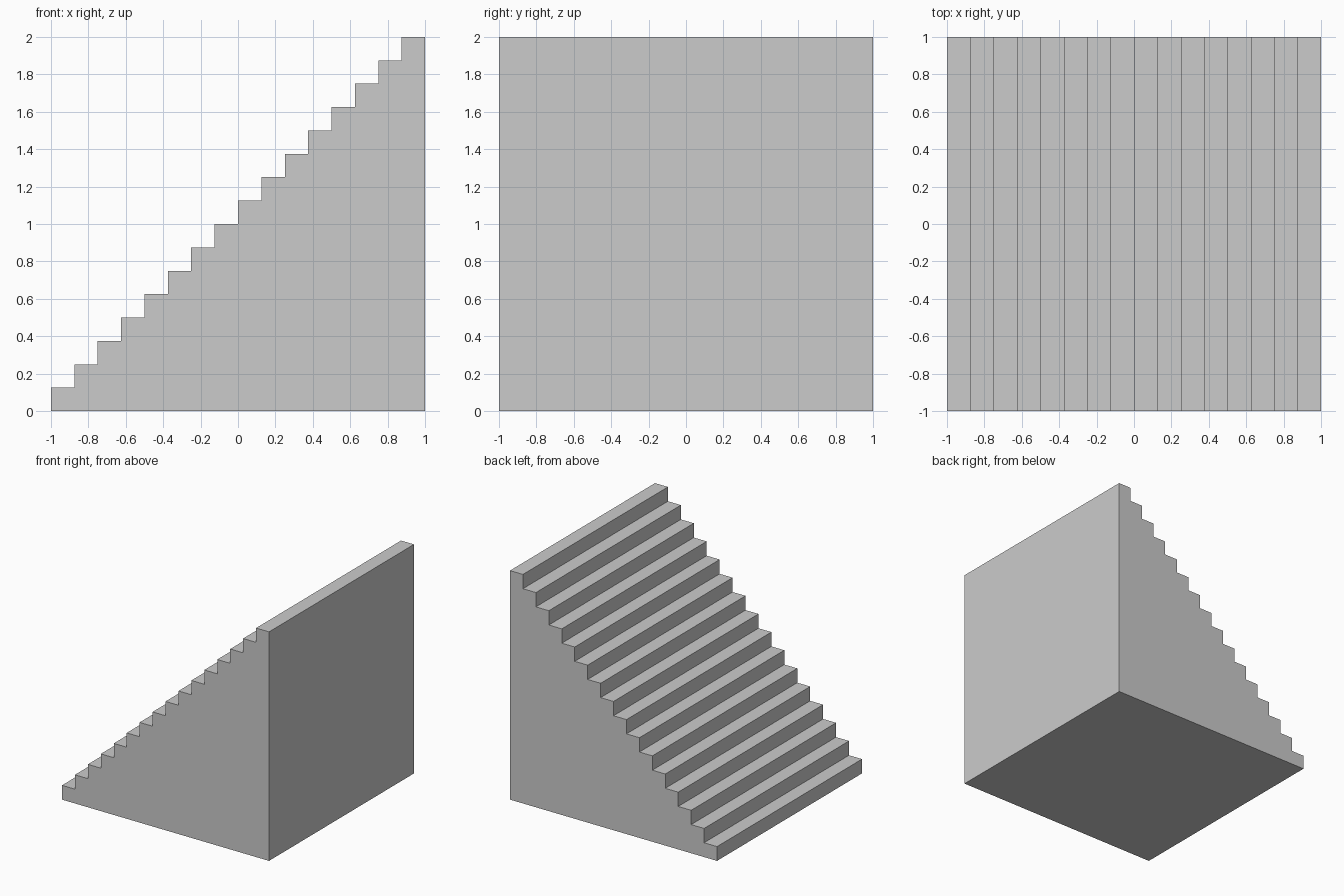
import bpy
import bmesh

if "Cube" in bpy.data.objects:
    bpy.data.objects.remove(bpy.data.objects["Cube"])

STEPS = 16
SIZE = 2.0
HALF = SIZE / 2
STEP = SIZE / STEPS

# Side profile: each step adds a riser and a tread, then closes down the tall end
profile = [(-HALF, 0.0)]
for i in range(STEPS):
    x, z = -HALF + i * STEP, (i + 1) * STEP
    profile += [(x, z), (x + STEP, z)]
profile.append((HALF, 0.0))

# Staircase: profile extruded across the full width
bm = bmesh.new()
side = bm.faces.new([bm.verts.new((x, -HALF, z)) for x, z in profile])
result = bmesh.ops.extrude_face_region(bm, geom=[side], use_keep_orig=True)
new_verts = [g for g in result["geom"] if isinstance(g, bmesh.types.BMVert)]
bmesh.ops.translate(bm, verts=new_verts, vec=(0, SIZE, 0))
bmesh.ops.recalc_face_normals(bm, faces=bm.faces)

mesh = bpy.data.meshes.new("staircase")
bm.to_mesh(mesh)
bm.free()
bpy.context.collection.objects.link(bpy.data.objects.new("staircase", mesh))
